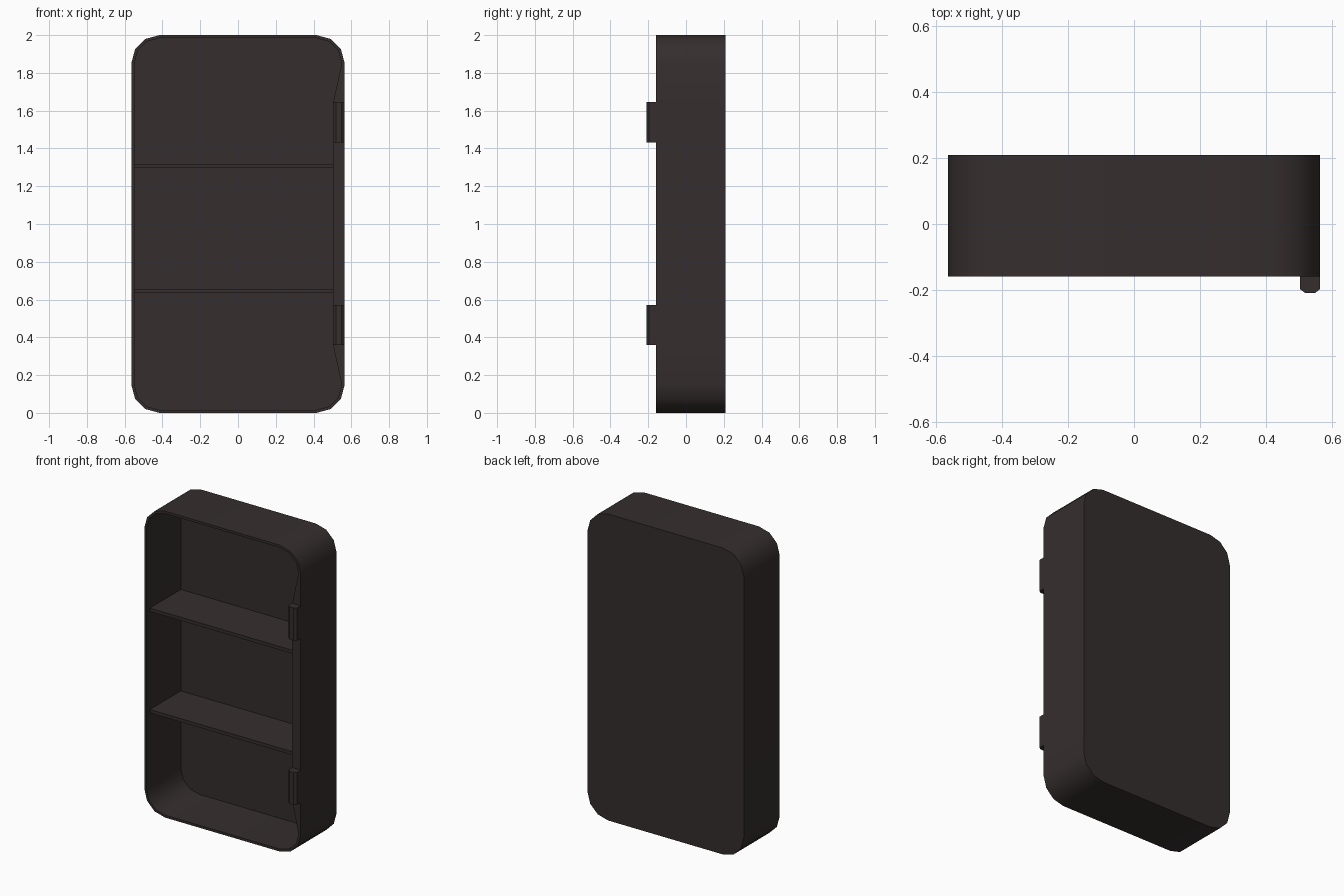
import bpy, bmesh, math

if "Cube" in bpy.data.objects:
    bpy.data.objects.remove(bpy.data.objects["Cube"])

mat = bpy.data.materials.new("dark_brown")
mat.diffuse_color = (0.036, 0.027, 0.027, 1)
mat.use_nodes = True
mat.node_tree.nodes["Principled BSDF"].inputs["Base Color"].default_value = mat.diffuse_color

W, FRONT, BACK, T = 0.565, -0.16, 0.21, 0.016


def finish(name, bm):
    bmesh.ops.recalc_face_normals(bm, faces=bm.faces)
    me = bpy.data.meshes.new(name)
    bm.to_mesh(me)
    bm.free()
    ob = bpy.data.objects.new(name, me)
    bpy.context.collection.objects.link(ob)
    me.materials.append(mat)
    bpy.ops.object.select_all(action='DESELECT')
    ob.select_set(True)
    bpy.context.view_layer.objects.active = ob
    bpy.ops.object.shade_smooth_by_angle(angle=math.radians(35))
    return ob


def outline(inset, jamb_x):
    """Rounded rectangle in x/z; the right side bends to jamb_x at the hinges."""
    r = 0.15 - inset
    cx, pts = W - 0.15, []
    corners = [(cx, 1.85, 0), (-cx, 1.85, 90), (-cx, 0.15, 180), (cx, 0.15, 270)]
    for x, z, start in corners:
        for i in range(4):
            a = math.radians(start + 30 * i)
            pts.append((x + r * math.cos(a), z + r * math.sin(a)))
    return pts + [(jamb_x, z) for z in (0.36, 0.57, 1.43, 1.64)]


# open-fronted rounded case with a thick hinge jamb on the right
bm = bmesh.new()
rings = []
for inset, jamb, y in ((0, W, BACK), (0, W, FRONT),
                       (T, 0.503, FRONT), (T, 0.503, BACK - T)):
    rings.append([bm.verts.new((x, y, z)) for x, z in outline(inset, jamb)])
for a, b in zip(rings, rings[1:]):
    for i in range(len(a)):
        j = (i + 1) % len(a)
        bm.faces.new((a[i], a[j], b[j], b[i]))
bm.faces.new(rings[0])
bm.faces.new(rings[-1])
finish("cabinet_case", bm)

# two shelves
for n, z in (("lower", 0.645), ("upper", 1.307)):
    bm = bmesh.new()
    bmesh.ops.create_cube(bm, size=1)
    x0, x1, y0, y1 = -W + 0.008, 0.51, -0.125, BACK - 0.008
    for v in bm.verts:
        v.co = ((x0 + x1) / 2 + v.co.x * (x1 - x0),
                (y0 + y1) / 2 + v.co.y * (y1 - y0), z + v.co.z * 0.022)
    finish(n + "_shelf", bm)

# hinge blocks with chamfered front edges
profile = [(0.503, FRONT + 0.005), (0.503, -0.197), (0.520, -0.21),
           (0.549, -0.21), (W, -0.197), (W, FRONT + 0.005)]
for n, z0, z1 in (("lower", 0.36, 0.572), ("upper", 1.432, 1.645)):
    bm = bmesh.new()
    lo = [bm.verts.new((x, y, z0)) for x, y in profile]
    face = bm.faces.new(lo)
    ext = bmesh.ops.extrude_face_region(bm, geom=[face], use_keep_orig=True)
    for v in ext["geom"]:
        if isinstance(v, bmesh.types.BMVert):
            v.co.z = z1
    finish(n + "_hinge", bm)
